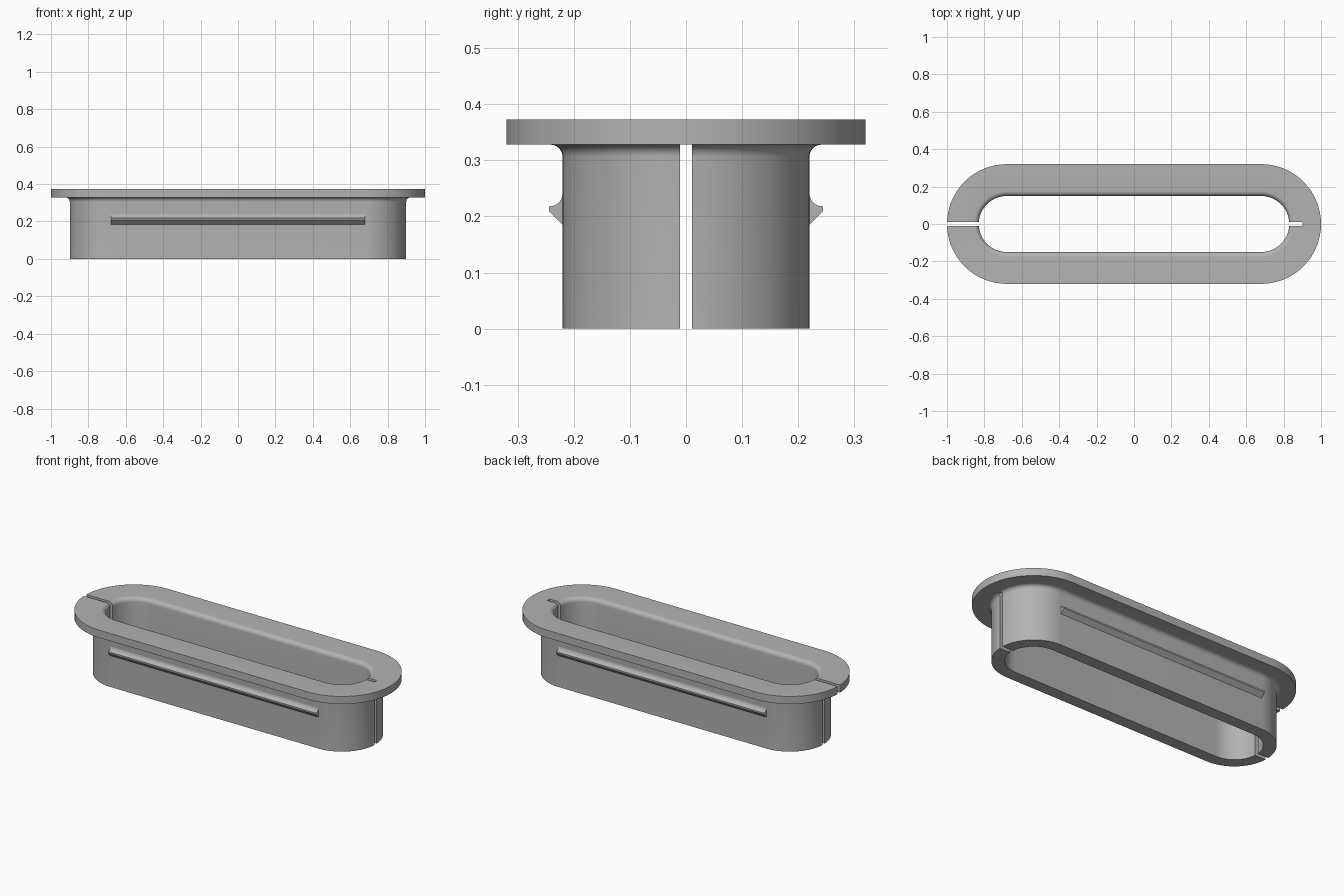
import bpy, bmesh, math

if "Cube" in bpy.data.objects:
    bpy.data.objects.remove(bpy.data.objects["Cube"])

HALF = 0.68      # half length of the straight sides
SLOT = 0.011     # half width of the slots
SEG = 32         # steps in each rounded end

grey = bpy.data.materials.new("grey plastic")
grey.diffuse_color = (0.45, 0.45, 0.45, 1)
grey.use_nodes = True
grey.node_tree.nodes["Principled BSDF"].inputs["Base Color"].default_value = grey.diffuse_color


def finish(name, bm):
    bmesh.ops.recalc_face_normals(bm, faces=bm.faces)
    mesh = bpy.data.meshes.new(name)
    bm.to_mesh(mesh)
    bm.free()
    mesh.materials.append(grey)
    obj = bpy.data.objects.new(name, mesh)
    bpy.context.collection.objects.link(obj)
    return obj


def select(obj):
    bpy.ops.object.select_all(action='DESELECT')
    obj.select_set(True)
    bpy.context.view_layer.objects.active = obj


def arc(cx, cz, r, a0, a1, n=8):
    angles = [math.radians(a0 + (a1 - a0) * i / n) for i in range(n + 1)]
    return [(cx + r * math.cos(a), cz + r * math.sin(a)) for a in angles]


def box(name, x0, x1, z0, z1):
    bm = bmesh.new()
    bmesh.ops.create_cube(bm, size=1)
    for v in bm.verts:
        v.co.x = x1 if v.co.x > 0 else x0
        v.co.y = SLOT if v.co.y > 0 else -SLOT
        v.co.z = z1 if v.co.z > 0 else z0
    obj = finish(name, bm)
    obj.hide_render = True
    return obj


# Flanged sleeve: wall section swept around a stadium path
section = [(0.15, 0), (0.22, 0)]
section += arc(0.242, 0.306, 0.022, 180, 90)       # fillet under the flange
section += [(0.32, 0.328), (0.32, 0.373)]
section += arc(0.175, 0.348, 0.025, 90, 180)       # rounded inner lip
bm = bmesh.new()
rings = []
for side in (1, -1):
    for i in range(SEG + 1):
        a = -math.pi / 2 + math.pi * i / SEG
        c, s = side * math.cos(a), side * math.sin(a)
        rings.append([bm.verts.new((side * HALF + r * c, r * s, z)) for r, z in section])
for k, ring in enumerate(rings):
    nxt = rings[(k + 1) % len(rings)]
    for j in range(len(section)):
        m = (j + 1) % len(section)
        bm.faces.new((ring[j], nxt[j], nxt[m], ring[m]))
sleeve = finish("flanged_sleeve", bm)

# End slots: one splits the flange, the other stops inside it
cutters = [box("left_slot_cutter", -1.1, -0.7, -0.1, 0.5),
           box("right_wall_cutter", 0.7, 1.1, -0.1, 0.328),
           box("right_flange_cutter", 0.75, 0.90, 0.2, 0.5)]
for cutter in cutters:
    select(sleeve)
    mod = sleeve.modifiers.new("slot", 'BOOLEAN')
    mod.operation = 'DIFFERENCE'
    mod.solver = 'EXACT'
    mod.object = cutter
    bpy.ops.object.modifier_apply(modifier=mod.name)
    bpy.data.objects.remove(cutter)
select(sleeve)
bpy.ops.object.shade_smooth_by_angle(angle=math.radians(30))

# Snap ridges along both long sides
ridge = [(0.215, 0.185), (0.22, 0.185), (0.244, 0.209), (0.244, 0.218)]
ridge += arc(0.243, 0.241, 0.023, -90, -180, 6) + [(0.215, 0.241)]
for name, side in (("front_snap_ridge", -1), ("back_snap_ridge", 1)):
    bm = bmesh.new()
    ends = [[bm.verts.new((x, side * y, z)) for y, z in ridge] for x in (-HALF, HALF)]
    for end in ends:
        bm.faces.new(end)
    for j in range(len(ridge)):
        m = (j + 1) % len(ridge)
        bm.faces.new((ends[0][j], ends[1][j], ends[1][m], ends[0][m]))
    select(finish(name, bm))
    bpy.ops.object.shade_smooth_by_angle(angle=math.radians(30))
